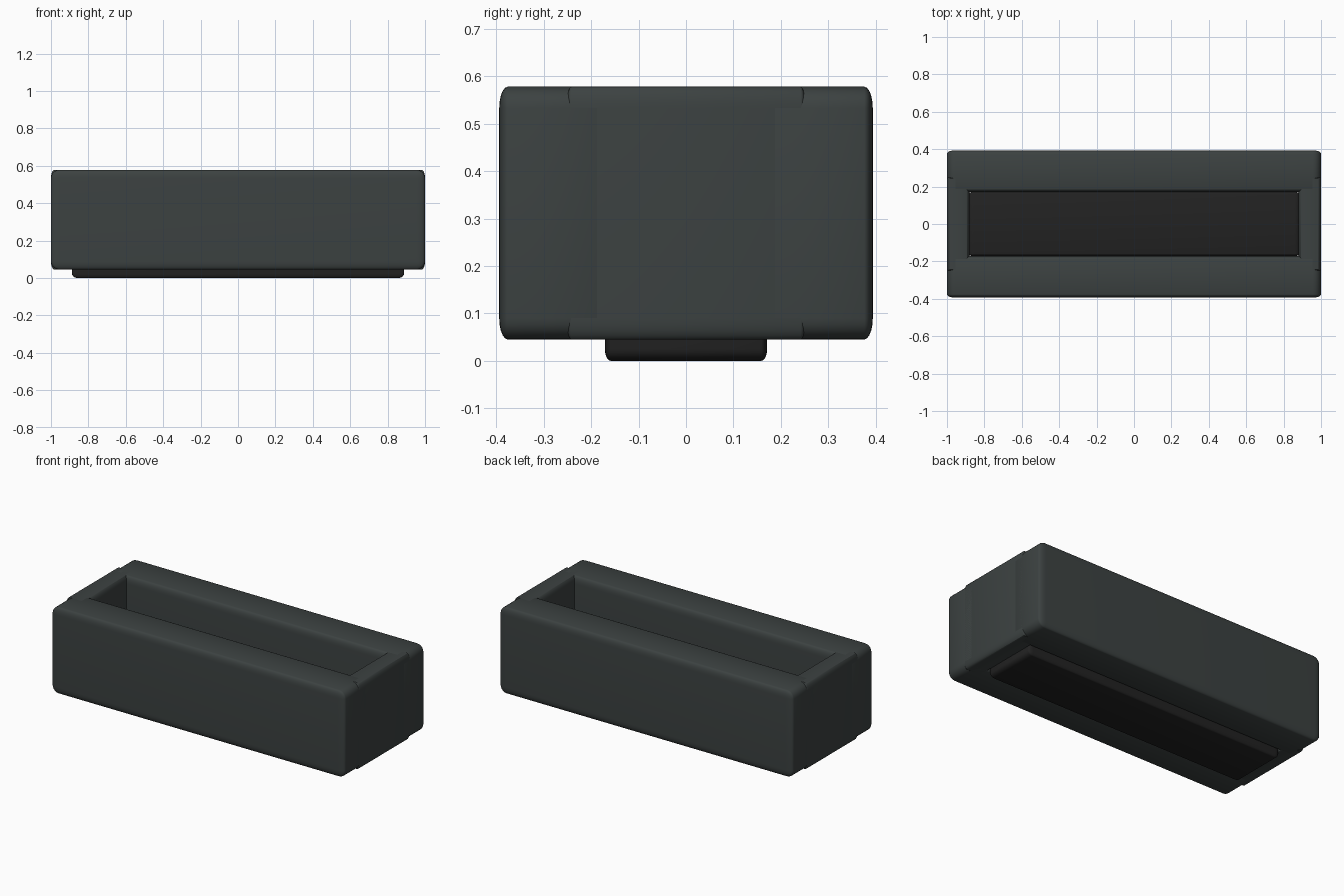
import bpy
import bmesh
from mathutils import Vector

default = bpy.data.objects.get("Cube")
if default:
    bpy.data.objects.remove(default, do_unlink=True)


def material(name, color):
    mat = bpy.data.materials.new(name)
    mat.use_nodes = True
    mat.diffuse_color = color
    mat.node_tree.nodes["Principled BSDF"].inputs["Base Color"].default_value = color
    return mat


def rounded_block(name, low, high, radius, mat):
    """Box between two corners, with a separate edge radius for each axis."""
    low, high, radius = Vector(low), Vector(high), Vector(radius)
    size = high - low
    bm = bmesh.new()
    bmesh.ops.create_cube(bm, size=1)
    # Round with a unit radius, then scale to the wanted radii
    bmesh.ops.scale(bm, verts=bm.verts, vec=[s / r for s, r in zip(size, radius)])
    bmesh.ops.bevel(bm, geom=bm.edges[:], offset=1, segments=5,
                    profile=0.5, affect='EDGES')
    bmesh.ops.scale(bm, verts=bm.verts, vec=radius)
    mesh = bpy.data.meshes.new(name)
    bm.to_mesh(mesh)
    bm.free()
    mesh.materials.append(mat)
    obj = bpy.data.objects.new(name, mesh)
    obj.location = (low + high) / 2
    bpy.context.collection.objects.link(obj)
    bpy.ops.object.select_all(action='DESELECT')
    obj.select_set(True)
    bpy.context.view_layer.objects.active = obj
    bpy.ops.object.shade_smooth_by_angle()
    return obj


slate = material("slate_grey", (0.045, 0.054, 0.053, 1))
charcoal = material("charcoal", (0.016, 0.016, 0.016, 1))

bottom, top = 0.045, 0.578

# Long walls, front and back
for name, y0, y1 in (("front_wall", -0.394, -0.17), ("back_wall", 0.17, 0.394)):
    rounded_block(name, (-1, y0, bottom), (1, y1, top), (0.045, 0.018, 0.045), slate)

# Short end walls, set into the long walls
for name, x0, x1 in (("right_end_wall", -1, -0.88), ("left_end_wall", 0.88, 1)):
    rounded_block(name, (x0, -0.252, bottom), (x1, 0.252, top), (0.018, 0.01, 0.045), slate)

# Dark base slab, which is also the floor of the trough
rounded_block("base_slab", (-0.888, -0.171, 0), (0.888, 0.171, 0.15),
              (0.03, 0.012, 0.025), charcoal)
